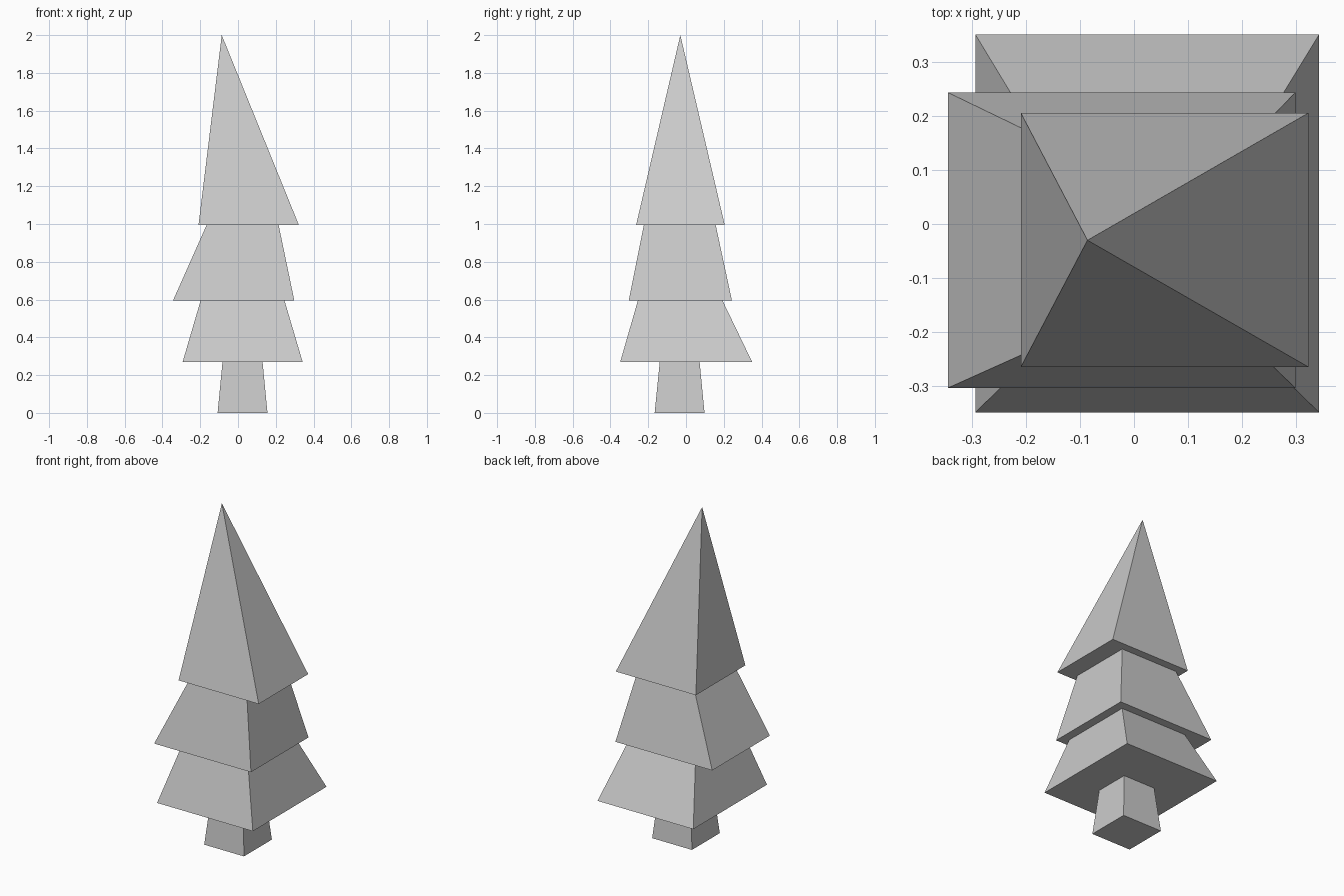
import bpy, bmesh

if "Cube" in bpy.data.objects:
    bpy.data.objects.remove(bpy.data.objects["Cube"])


def loft(name, rings, cap_bottom=False):
    """Skin rectangular rings (x0, x1, y0, y1, z); a zero-size ring becomes a tip."""
    bm = bmesh.new()
    loops = []
    for x0, x1, y0, y1, z in rings:
        corners = [(x0, y0), (x1, y0), (x1, y1), (x0, y1)]
        if x0 == x1:
            corners = corners[:1]
        loops.append([bm.verts.new((x, y, z)) for x, y in corners])
    if cap_bottom:
        bm.faces.new(loops[0][::-1])
    for a, b in zip(loops, loops[1:]):
        for i in range(4):
            j = (i + 1) % 4
            if len(b) == 1:
                bm.faces.new((a[i], a[j], b[0]))
            else:
                bm.faces.new((a[i], a[j], b[j], b[i]))
    mesh = bpy.data.meshes.new(name)
    bm.to_mesh(mesh)
    bm.free()
    obj = bpy.data.objects.new(name, mesh)
    bpy.context.collection.objects.link(obj)
    return obj


# Tapered trunk
trunk_top = (-0.082, 0.13, -0.139, 0.072, 0.27)
loft("trunk", [(-0.108, 0.156, -0.166, 0.098, 0.0), trunk_top], cap_bottom=True)

# Branch tiers: each has a flat underside starting at the part below, then slopes in
tiers = [
    ("lower_branches", (-0.293, 0.342, -0.348, 0.35, 0.27),
     (-0.198, 0.246, -0.255, 0.193, 0.595)),
    ("middle_branches", (-0.344, 0.298, -0.303, 0.243, 0.595),
     (-0.166, 0.215, -0.223, 0.157, 0.995)),
    ("top_branches", (-0.209, 0.322, -0.264, 0.205, 0.995),
     (-0.086, -0.086, -0.03, -0.03, 2.0)),
]
below = trunk_top
for name, bottom, top in tiers:
    loft(name, [below, bottom, top])
    below = top
